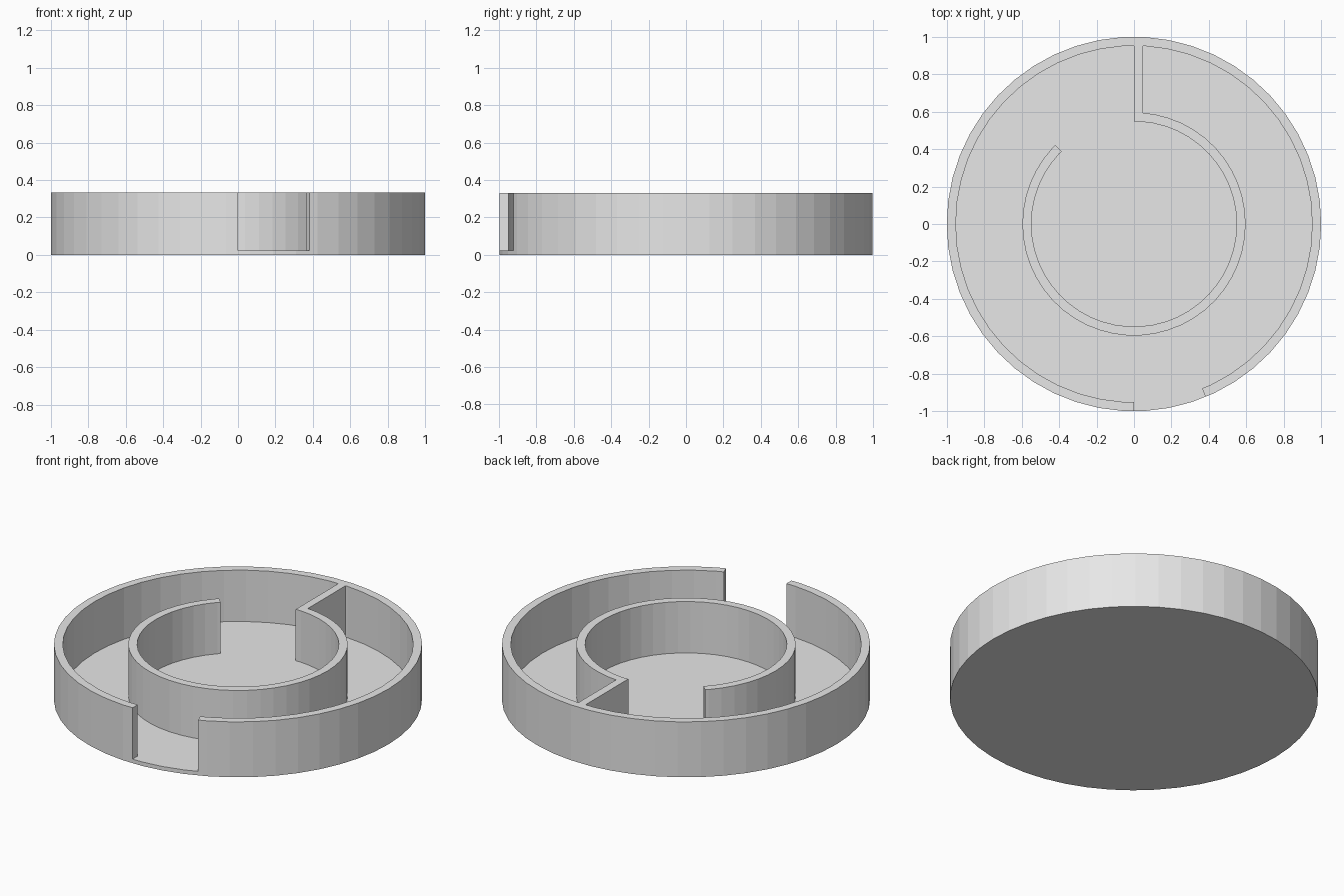
import bpy
import bmesh
from math import cos, sin, pi, radians, floor

if "Cube" in bpy.data.objects:
    bpy.data.objects.remove(bpy.data.objects["Cube"])

SIDES = 50
STEP = 2 * pi / SIDES
FLOOR_TOP = 0.024
HEIGHT = 0.332
WALL = 0.048
RING_RADIUS = 0.596

grey = bpy.data.materials.new("light_grey")
grey.use_nodes = True
grey.diffuse_color = (0.8, 0.8, 0.8, 1)
grey.node_tree.nodes["Principled BSDF"].inputs["Base Color"].default_value = (0.8, 0.8, 0.8, 1)


def rim_point(radius, angle):
    """Point at an angle on the flat-sided circle."""
    middle = (floor(angle / STEP + 1e-6) + 0.5) * STEP
    r = radius * cos(STEP / 2) / cos(angle - middle)
    return r * cos(angle), r * sin(angle)


def arc(radius, start, end):
    """Outline of a flat-sided arc, with cut ends at exact angles."""
    a, b = radians(start), radians(end)
    first, last = floor(a / STEP + 1e-6) + 1, floor(b / STEP - 1e-6)
    angles = [a] + [i * STEP for i in range(first, last + 1)] + [b]
    return [rim_point(radius, t) for t in angles]


def extrude_outline(name, outline, bottom, top):
    """Solid prism over a flat outline."""
    bm = bmesh.new()
    face = bm.faces.new([bm.verts.new((x, y, bottom)) for x, y in outline])
    moved = bmesh.ops.extrude_face_region(bm, geom=[face])["geom"]
    verts = [v for v in moved if isinstance(v, bmesh.types.BMVert)]
    bmesh.ops.translate(bm, verts=verts, vec=(0, 0, top - bottom))
    bmesh.ops.recalc_face_normals(bm, faces=bm.faces)
    mesh = bpy.data.meshes.new(name)
    bm.to_mesh(mesh)
    bm.free()
    mesh.materials.append(grey)
    obj = bpy.data.objects.new(name, mesh)
    bpy.context.collection.objects.link(obj)
    return obj


def curved_wall(name, radius, start, end):
    outline = arc(radius, start, end) + arc(radius - WALL, start, end)[::-1]
    return extrude_outline(name, outline, FLOOR_TOP, HEIGHT)


# Round base plate
extrude_outline("base_plate", arc(1, 0, 360)[:-1], 0, FLOOR_TOP)

# Outer wall, open at the front
curved_wall("outer_wall", 1, -67.5, 270)

# Inner ring, open at the back right
curved_wall("inner_ring", RING_RADIUS, -225, 90)

# Straight divider joining the ring to the outer wall
y0, y1 = RING_RADIUS - WALL / 2, 1 - WALL / 2
extrude_outline("divider", [(0, y0), (WALL, y0), (WALL, y1), (0, y1)], FLOOR_TOP, HEIGHT)
